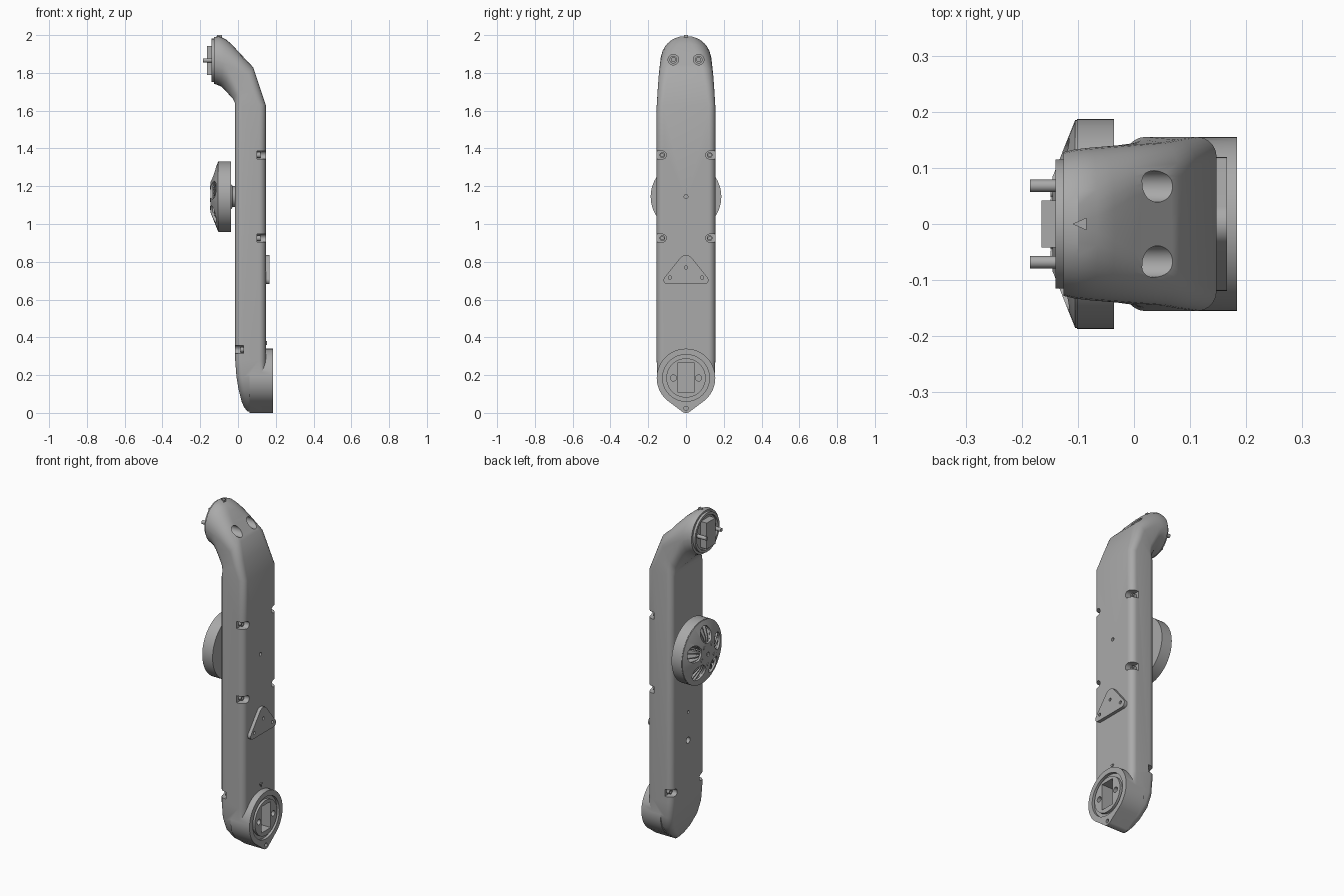
import bpy, bmesh
from math import sin, cos, pi, tau, radians
from mathutils import Vector, Matrix
from mathutils.geometry import convex_hull_2d

if "Cube" in bpy.data.objects:
    bpy.data.objects.remove(bpy.data.objects["Cube"])

grey = bpy.data.materials.new("mid_grey")
grey.use_nodes = True
grey.diffuse_color = (0.4, 0.4, 0.4, 1)
grey.node_tree.nodes["Principled BSDF"].inputs["Base Color"].default_value = (0.4, 0.4, 0.4, 1)


def finish(name, bm):
    bmesh.ops.recalc_face_normals(bm, faces=bm.faces)
    mesh = bpy.data.meshes.new(name)
    bm.to_mesh(mesh)
    bm.free()
    mesh.materials.append(grey)
    ob = bpy.data.objects.new(name, mesh)
    bpy.context.collection.objects.link(ob)
    return ob


def select(ob):
    bpy.ops.object.select_all(action='DESELECT')
    ob.select_set(True)
    bpy.context.view_layer.objects.active = ob


def combine(target, other, operation='DIFFERENCE'):
    select(target)
    mod = target.modifiers.new("cut", 'BOOLEAN')
    mod.operation, mod.object, mod.solver = operation, other, 'EXACT'
    bpy.ops.object.modifier_apply(modifier=mod.name)
    bpy.data.objects.remove(other)


def skin(bm, rings):
    """Join neighbouring closed rings of vertices with quads."""
    for a, b in zip(rings, rings[1:]):
        for i in range(len(a)):
            j = (i + 1) % len(a)
            bm.faces.new((a[i], a[j], b[j], b[i]))


def lathe(name, profile, y=0, z=0, seg=48, tube=False):
    """Turn (x, radius) points about an axis along x."""
    bm = bmesh.new()
    rings = [[bm.verts.new((x, y + r * cos(tau * i / seg), z + r * sin(tau * i / seg)))
              for i in range(seg)] for x, r in profile]
    skin(bm, rings + rings[:1] if tube else rings)
    bmesh.ops.remove_doubles(bm, verts=bm.verts, dist=1e-5)
    return finish(name, bm)


def cyl(name, x0, x1, r, y=0, z=0, seg=32):
    return lathe(name, [(x0, 0), (x0, r), (x1, r), (x1, 0)], y, z, seg)


def tube(name, x0, x1, r0, r1, z):
    return lathe(name, [(x0, r0), (x0, r1), (x1, r1), (x1, r0)], 0, z, 64, True)


def prism(name, pts, x0, x1, bevel=0):
    """Extrude a (y, z) outline along x, rounding the rim at x1."""
    bm = bmesh.new()
    rings = [[bm.verts.new((x, y, z)) for y, z in pts] for x in (x0, x1)]
    skin(bm, rings)
    bm.faces.new(rings[0])
    rim = bm.faces.new(rings[1])
    if bevel:
        bmesh.ops.bevel(bm, geom=list(rim.edges), offset=bevel, segments=2,
                        profile=0.5, affect='EDGES')
    return finish(name, bm)


def box(name, x0, x1, y0, y1, z0, z1):
    return prism(name, [(y0, z0), (y1, z0), (y1, z1), (y0, z1)], x0, x1)


def hull(circles, n=64):
    pts = [Vector((y + r * cos(tau * i / n), z + r * sin(tau * i / n)))
           for y, z, r in circles for i in range(n)]
    return [tuple(pts[i]) for i in convex_hull_2d(pts)]


# Arm shell: sections as outer x, z, inner x, z, half width, corner radius
sections = [
    (-.126, 1.99, -.126, 1.742, .128, .13), (-.10, 1.994, -.11, 1.737, .133, .13),
    (-.065, 1.978, -.09, 1.728, .136, .125), (-.035, 1.953, -.07, 1.71, .138, .11),
    (.0, 1.915, -.05, 1.688, .14, .09), (.08, 1.83, -.025, 1.66, .145, .06),
    (.112, 1.735, -.017, 1.643, .15, .045), (.147, 1.63, -.015, 1.62, .155, .035),
    (.147, .28, -.015, .28, .155, .035), (.147, .19, -.008, .19, .154, .035),
    (.147, .12, .004, .12, .137, .035), (.147, .061, .019, .061, .092, .035),
    (.147, .03, .032, .03, .05, .03), (.147, .008, .05, .008, .022, .02)]
bm = bmesh.new()
rings = []
for xo, zo, xi, zi, hw, r in sections:
    outer, inner = Vector((xo, 0, zo)), Vector((xi, 0, zi))
    mid, axis, half = (outer + inner) / 2, (outer - inner).normalized(), (outer - inner).length / 2
    r = min(r, half * .97, hw * .97)
    ring = []
    for k, (su, sv) in enumerate(((1, 1), (-1, 1), (-1, -1), (1, -1))):
        for s in range(9):
            a = (k + s / 8) * pi / 2
            u, v = su * (half - r) + r * cos(a), sv * (hw - r) + r * sin(a)
            ring.append(bm.verts.new(mid + axis * u + Vector((0, v, 0))))
    rings.append(ring)
skin(bm, rings)
bm.faces.new(rings[0])
bm.faces.new(rings[-1])
arm = finish("arm_shell", bm)

# Lower joint with a teardrop outline, groove, socket and pin holes
JZ, HZ, WZ = .185, 1.866, 1.145
combine(arm, prism("joint", hull([(0, JZ, .155), (0, .034, .034)]), .06, .184, .006), 'UNION')
combine(arm, tube("groove", .168, .2, .104, .124, JZ))
combine(arm, box("socket", .10, .2, -.044, .044, .11, .265))
combine(arm, cyl("tip_hole", .17, .2, .011, 0, .024))

# Holes along the arm
combine(arm, cyl("hole", .12, .2, .01, 0, WZ, 16))
combine(arm, cyl("hole", -.05, .02, .009, 0, .766, 16))
combine(arm, cyl("hole", -.05, .02, .018, 0, .60, 24))

for side in (-1, 1):
    combine(arm, cyl("pin_hole", .13, .2, .016, side * .067, JZ))
    combine(arm, cyl("head_bore", -.03, .2, .028, side * .067, 1.87))
    lathe("head_screw", [(-.035, 0), (-.035, .02), (-.015, .02), (-.015, .011),
                         (-.025, .011), (-.025, 0)], side * .067, 1.87, 24)
    # Edge notches with their screws
    for z, x0, x1, seat in ((1.365, .10, .2, 1), (.925, .10, .2, 1), (.335, -.06, .03, -1)):
        combine(arm, cyl("notch", x0, x1, .021, side * .125, z, 24))
        combine(arm, box("notch", x0, x1, *sorted((side * .125, side * .2)), z - .021, z + .021))
        base = x0 if seat > 0 else x1
        lathe("notch_screw", [(base - seat * .005, 0), (base - seat * .005, .015),
                              (base + seat * .018, .015), (base + seat * .018, .008),
                              (base + seat * .01, .008), (base + seat * .01, 0)],
              side * .125, z, 24)
    # Connector pins on the upper joint
    cyl("connector_pin", -.185, -.11, .011, side * .068, HZ, 20)

# Upper joint lip and plug
tube("head_lip", -.14, -.12, .10, .115, HZ)
box("connector_plug", -.165, -.12, -.042, .042, HZ - .077, HZ + .077)

# Alignment marks
prism("joint_mark", [(0, .36), (.01, .38), (-.01, .38)], .14, .154)
mark = prism("head_mark", [(0, .11), (.011, .085), (-.011, .085)], 1.97, 2.0)
mark.data.transform(Matrix.Rotation(radians(-90), 4, 'Y'))

# Triangular cover plate
cover = prism("cover_plate", hull([(-.098, .703, .021), (.098, .703, .021), (0, .795, .04)]),
              .14, .166, .008)
for y, z in ((0, .77), (-.085, .716), (.085, .716)):
    combine(cover, cyl("cover_hole", .155, .2, .009, y, z, 16))

# Wheel: shaft, rim, back plate and pierced conical guard
lathe("wheel_shaft", [(-.06, 0), (-.06, .075), (-.035, .065), (-.028, .055), (-.01, .055), (-.01, 0)], 0, WZ)
tube("wheel_rim", -.102, -.036, .168, .187, WZ)
cyl("wheel_back", -.05, -.04, .17, 0, WZ, 48)
guard = lathe("wheel_guard", [(-.145, 0), (-.145, .085), (-.105, .185), (-.096, .185),
                              (-.096, .172), (-.133, .082), (-.133, 0)], 0, WZ, 64)
for i in range(5):
    a = pi / 2 + tau * i / 5
    combine(guard, cyl("window", -.2, -.06, .047, .112 * cos(a), WZ + .112 * sin(a)))
    a += pi / 5
    cyl("guard_bolt", -.149, -.14, .01, .06 * cos(a), WZ + .06 * sin(a), 16)
combine(guard, cyl("centre_hole", -.2, -.138, .012, 0, WZ, 16))
cyl("wheel_core", -.134, -.045, .05, 0, WZ)

# Cooling fins inside the wheel
bm = bmesh.new()
blade = [(-.045, .045), (-.045, .17), (-.098, .17), (-.13, .09), (-.13, .045)]
for i in range(30):
    turn = Matrix.Translation((0, 0, WZ)) @ Matrix.Rotation(tau * i / 30, 4, 'X')
    pair = [[bm.verts.new(turn @ Vector((x, t, r))) for x, r in blade] for t in (-.003, .003)]
    skin(bm, pair)
    for ring in pair:
        bm.faces.new(ring)
finish("wheel_fins", bm)

for ob in bpy.context.scene.objects:
    if ob.type == 'MESH':
        select(ob)
        bpy.ops.object.shade_smooth_by_angle(angle=radians(30))
